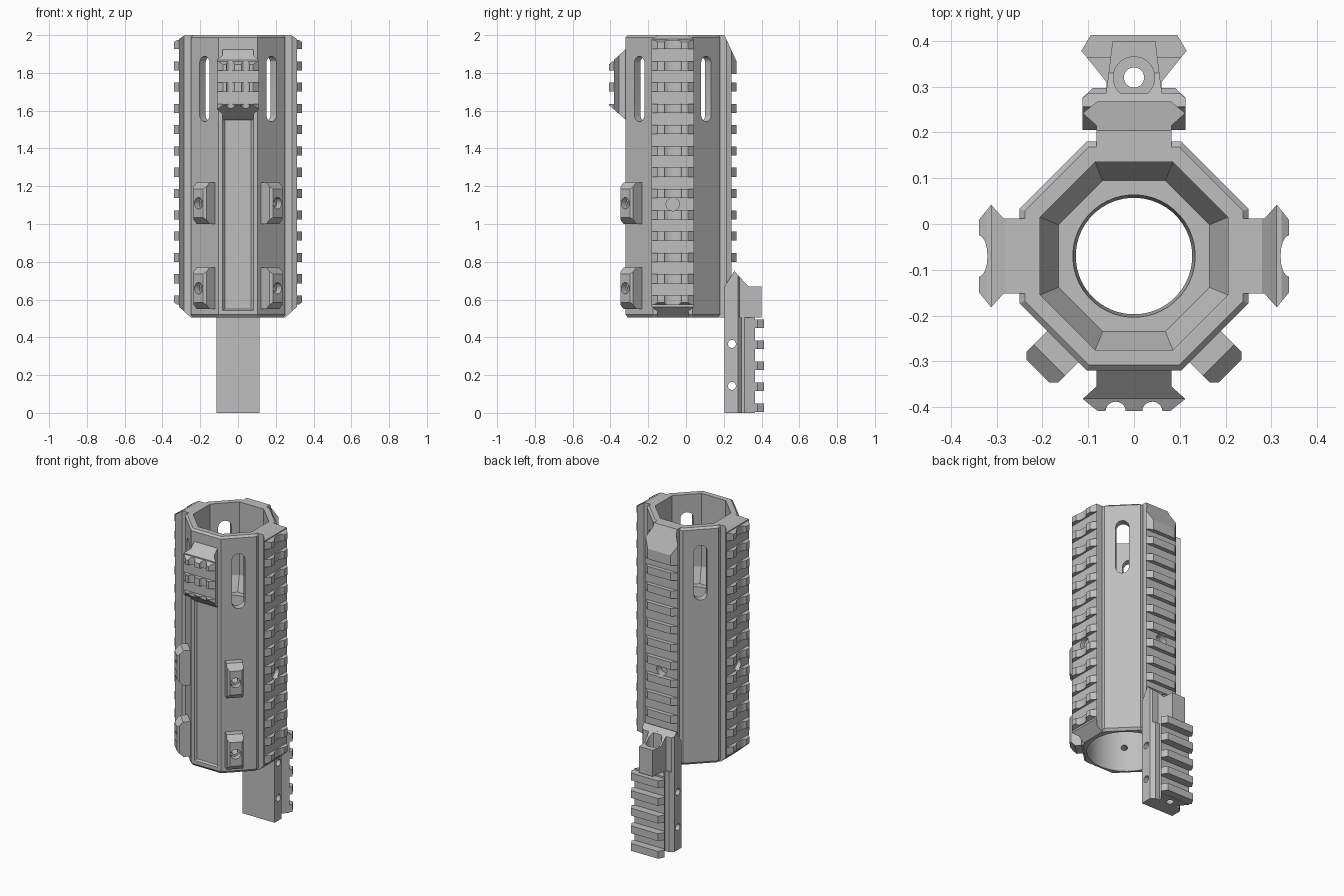
import bpy, bmesh
from math import pi, cos, sin, radians
from mathutils import Matrix, Vector

if "Cube" in bpy.data.objects:
    bpy.data.objects.remove(bpy.data.objects["Cube"])

# One grey finish for every part
grey = bpy.data.materials.new("matte grey")
grey.use_nodes = True
COLOUR = (0.52, 0.52, 0.52, 1)
grey.diffuse_color = COLOUR
grey.node_tree.nodes["Principled BSDF"].inputs["Base Color"].default_value = COLOUR

AXIS = Matrix.Translation((0, -0.07, 0))      # tube centre line


def around(degrees):
    """Frame whose local +y points outward from the tube axis."""
    return AXIS @ Matrix.Rotation(radians(degrees), 4, 'Z')


def add_loft(bm, rings):
    """Closed solid through a list of equal-length rings."""
    loops = [[bm.verts.new(p) for p in ring] for ring in rings]
    n = len(loops[0])
    for a, b in zip(loops, loops[1:]):
        for i in range(n):
            bm.faces.new((a[i], a[(i + 1) % n], b[(i + 1) % n], b[i]))
    bm.faces.new(loops[0][::-1])
    bm.faces.new(loops[-1])


def add_prism(bm, profile, z0, z1):
    add_loft(bm, [[(x, y, z) for x, y in profile] for z in (z0, z1)])


def trim(bm, y, z, ny, nz):
    """Slice off everything beyond a slanted plane and cap it."""
    bmesh.ops.bisect_plane(bm, geom=bm.verts[:] + bm.edges[:] + bm.faces[:],
                           plane_co=(0, y, z), plane_no=Vector((0, ny, nz)).normalized(),
                           clear_outer=True)
    bmesh.ops.holes_fill(bm, edges=[e for e in bm.edges if e.is_boundary], sides=0)


def finish(name, bm, frame=Matrix()):
    bmesh.ops.recalc_face_normals(bm, faces=bm.faces[:])
    mesh = bpy.data.meshes.new(name)
    bm.to_mesh(mesh)
    bm.free()
    mesh.transform(frame)
    mesh.materials.append(grey)
    ob = bpy.data.objects.new(name, mesh)
    bpy.context.collection.objects.link(ob)
    return ob


def solid(name, profile, z0, z1, frame=Matrix()):
    bm = bmesh.new()
    add_prism(bm, profile, z0, z1)
    return finish(name, bm, frame)


def stack(name, sides, levels, frame=AXIS):
    """Regular polygon lofted through (apothem, z) levels, flats on the axes."""
    bm = bmesh.new()
    k = 1 / cos(pi / sides)
    ang = [2 * pi * (i + 0.5) / sides for i in range(sides)]
    add_loft(bm, [[(r * k * cos(a), r * k * sin(a), z) for a in ang] for r, z in levels])
    return finish(name, bm, frame)


def cut(ob, *cutters):
    for c in cutters:
        c.hide_render = True
        mod = ob.modifiers.new("cut", 'BOOLEAN')
        mod.operation, mod.solver, mod.object = 'DIFFERENCE', 'EXACT', c
        mod.use_self = True
        bpy.context.view_layer.objects.active = ob
        bpy.ops.object.modifier_apply(modifier=mod.name)
        bpy.data.objects.remove(c)


def mirrored(half):
    return half + [(-x, y) for x, y in reversed(half)]


def rod(radius, start, direction, length):
    turn = Vector(direction).to_track_quat('Z', 'Y').to_matrix().to_4x4()
    return stack("hole_cutter", 24, [(radius, 0), (radius, length)],
                 Matrix.Translation(start) @ turn)


# Octagonal tube with a stepped bore
body = stack("octagonal_tube", 8, [(0.238, 0.505), (0.25, 0.52), (0.25, 1.988), (0.238, 2.0)])
cut(body,
    stack("upper_bore", 8, [(0.165, 1.45), (0.205, 1.54), (0.205, 2.05)]),
    stack("lower_bore", 48, [(0.225, 0.4), (0.225, 1.35), (0.127, 1.36), (0.137, 1.5)]))

# Vent slots through the four diagonal faces
SLOT_R, SLOT_LOW, SLOT_HIGH = 0.038, 1.58, 1.85
slot = [(SLOT_R * cos(a), SLOT_HIGH + SLOT_R * sin(a)) for a in [pi * i / 10 for i in range(11)]]
slot += [(-x, SLOT_LOW + SLOT_HIGH - z) for x, z in slot]
outward = Matrix.Rotation(pi / 2, 4, 'X')
for k in range(4):
    cut(body, solid("slot_cutter", slot, -0.3, -0.15, around(45 + 90 * k) @ outward))

# Shallow recess down the front face
bm = bmesh.new()
add_loft(bm, [[(-w, d, 0.54 + e), (w, d, 0.54 + e), (w, d, 1.56 - e), (-w, d, 1.56 - e)]
              for w, d, e in ((0.07, 0.237, 0.01), (0.085, 0.255, 0))])
cut(body, finish("recess_cutter", bm, around(180)))

# Accessory rails: dovetail base with separate cross teeth
RAIL_BASE = mirrored([(0.082, 0.235), (0.082, 0.285), (0.112, 0.312)])


def tooth_profile(grooves, radius, depth):
    pts = [(0.112, 0.312), (0.08, 0.338)]
    for c in grooves:
        pts += [(c + radius * cos(a), 0.338 - depth * sin(a))
                for a in [pi * i / 8 for i in range(9)]]
    return pts + [(-0.08, 0.338), (-0.112, 0.312)]


def rail(name, degrees, z0, z1, teeth, profile, planes):
    bm = bmesh.new()
    add_prism(bm, RAIL_BASE, z0, z1)
    for a, b in teeth:
        add_prism(bm, profile, a, b)
    for p in planes:
        trim(bm, *p)
    return finish(name, bm, around(degrees))


PITCH, HALF = 0.1127, 0.024
row = [(1.95 - PITCH * k - HALF, 1.95 - PITCH * k + HALF) for k in range(13)]
side_ends = [(0.31, 0.56, 0.055, -0.06), (0.312, 1.98, 0.02, 0.032)]
for name, deg in (("left_rail", -90), ("right_rail", 90)):
    side_rail = rail(name, deg, 0.505, 2.0, row, tooth_profile([0], 0.045, 0.018), side_ends)
    cut(side_rail, rod(0.035, around(deg) @ Vector((0, 0.285, 1.105)),
                       around(deg).to_3x3() @ Vector((0, 1, 0)), 0.1))

rail("front_short_rail", 180, 1.55, 1.94, row[1:4],
     tooth_profile([0.04, -0.04], 0.022, 0.02),
     [(0.31, 1.87, 0.055, 0.06), (0.31, 1.605, 0.035, -0.04)])

back = rail("back_rail", 0, 0.505, 2.0, [(1.795, 2.0)] + row[2:11],
            tooth_profile([], 0, 0), [(0.274, 2.0, 0.14, 0.064)])
cut(back, rod(0.035, (0, 0.2, 1.105), (0, 1, 0), 0.2))

# Screw lugs on the two front diagonal faces, drilled through the tube wall
LUG = [(-0.018, 0.24), (0.078, 0.24), (0.078, 0.312), (0.064, 0.326),
       (-0.006, 0.326), (-0.018, 0.314)]
for side, deg in ((1, -135), (-1, 135)):
    frame = around(deg)
    normal = frame.to_3x3() @ Vector((0, 1, 0))
    for level, z in (("upper", 1.11), ("lower", 0.66)):
        bm = bmesh.new()
        add_prism(bm, [(side * x, y) for x, y in LUG], z - 0.11, z + 0.11)
        for s in (1, -1):
            trim(bm, 0.326, z + s * 0.075, 1, s)
        lug = finish(("left_" if side > 0 else "right_") + level + "_lug", bm, frame)
        cut(lug, rod(0.03, frame @ Vector((side * 0.03, 0.29, z)), normal, 0.1),
            rod(0.018, frame @ Vector((side * 0.03, 0.18, z)), normal, 0.2))
        cut(body, rod(0.018, frame @ Vector((side * 0.03, 0.18, z)), normal, 0.2))

# Lower mount hanging behind the tube
mount = solid("lower_mount", mirrored([(0.113, 0.205), (0.113, 0.275), (0.09, 0.297), (0.06, 0.297),
                                       (0.06, 0.31), (0.104, 0.365)]), 0, 0.505)
cut(mount, rod(0.022, (0, 0.32, -0.1), (0, 0, 1), 0.8),
    *[rod(0.021, (-0.2, 0.243, z), (1, 0, 0), 0.4) for z in (0.365, 0.143)])

bm = bmesh.new()
for k in range(5):
    z = 0.472 - 0.1113 * k
    add_prism(bm, mirrored([(0.104, 0.365), (0.115, 0.378), (0.094, 0.413)]), z - 0.023, z + 0.023)
finish("lower_mount_teeth", bm)

# Tapered block above the mount, with a sloping shoulder and bolt seat
BLOCK_SIDE = [(0.27, 0.505), (0.4, 0.505), (0.4, 0.67), (0.33, 0.67), (0.27, 0.735)]
bm = bmesh.new()
add_loft(bm, [[(s * (0.096 - 0.123 * y), y, z) for y, z in BLOCK_SIDE] for s in (-1, 1)])
block = finish("bolt_block", bm)
cut(block, rod(0.045, (0, 0.32, 0.6), (0, 0, 1), 0.3), rod(0.022, (0, 0.32, 0.4), (0, 0, 1), 0.4))

# Clamp joining mount and back rail
bm = bmesh.new()
add_prism(bm, mirrored([(0.113, 0.205), (0.113, 0.275), (0.1, 0.285)]), 0.505, 0.75)
trim(bm, 0.27, 0.735, 0.05, 0.046)
trim(bm, 0.205, 0.67, -0.08, 0.05)
finish("rail_clamp", bm)

# Keep bores smooth and all machined edges crisp
for ob in bpy.context.collection.objects:
    ob.select_set(ob.type == 'MESH')
bpy.ops.object.shade_smooth_by_angle(angle=radians(18))
